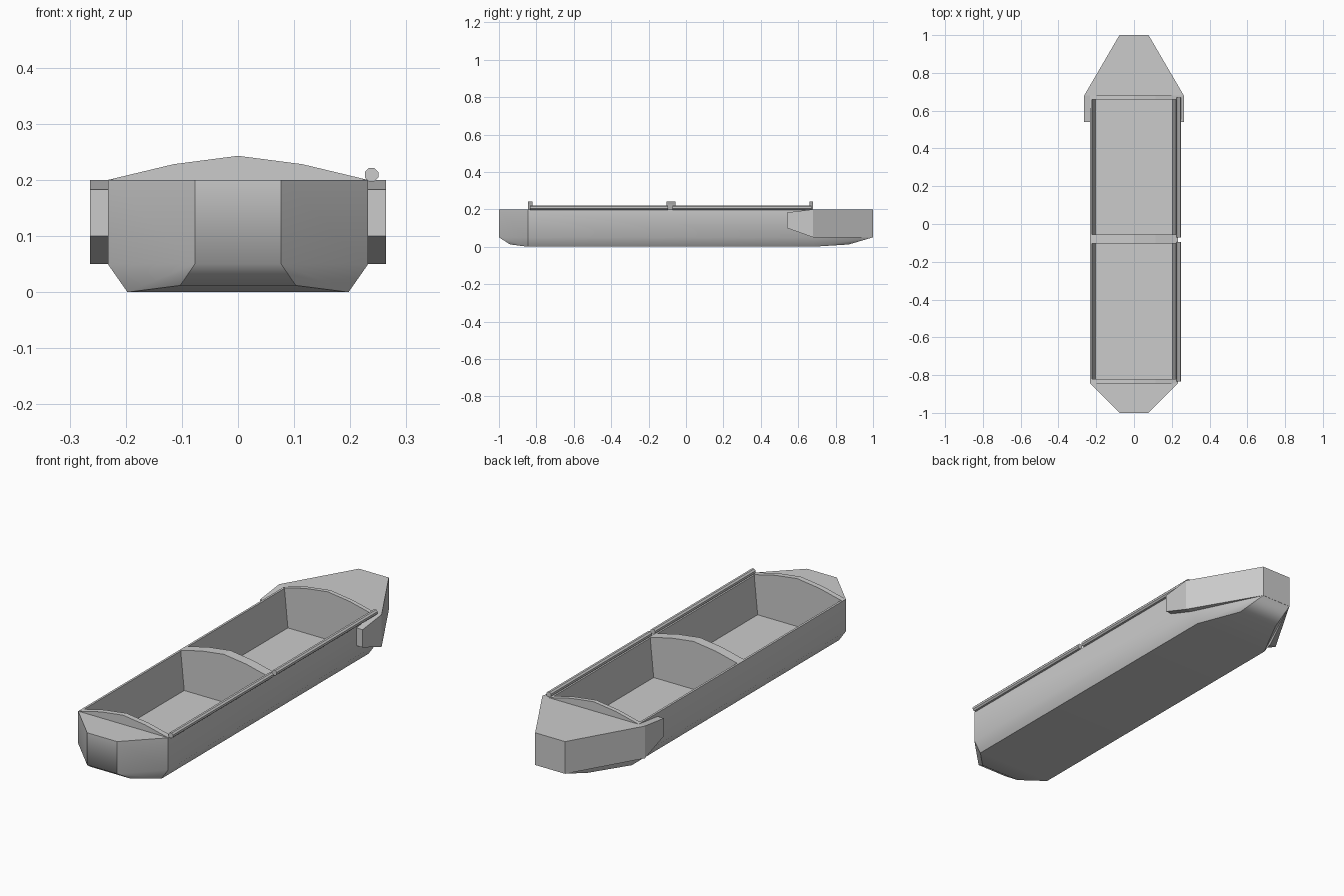
import bpy, bmesh, math
from mathutils import Vector

if "Cube" in bpy.data.objects:
    bpy.data.objects.remove(bpy.data.objects["Cube"])


def both(pts):
    """Points plus their mirror image across x = 0."""
    return [(s * x, y, z) for x, y, z in pts for s in (-1, 1)]


def add_object(name, bm):
    me = bpy.data.meshes.new(name)
    bmesh.ops.recalc_face_normals(bm, faces=bm.faces)
    bm.to_mesh(me)
    bm.free()
    ob = bpy.data.objects.new(name, me)
    bpy.context.collection.objects.link(ob)
    return ob


def convex(name, pts):
    """Convex solid around a handful of points."""
    bm = bmesh.new()
    for p in pts:
        bm.verts.new(p)
    bmesh.ops.convex_hull(bm, input=bm.verts)
    bmesh.ops.dissolve_limit(bm, angle_limit=math.radians(1),
                             verts=bm.verts, edges=bm.edges)
    return add_object(name, bm)


def extrude_y(name, profile, y0, y1):
    """Extrude an (x, z) profile along y."""
    bm = bmesh.new()
    f = bm.faces.new([bm.verts.new((x, y0, z)) for x, z in profile])
    r = bmesh.ops.extrude_face_region(bm, geom=[f])
    vs = [g for g in r["geom"] if isinstance(g, bmesh.types.BMVert)]
    bmesh.ops.translate(bm, verts=vs, vec=Vector((0, y1 - y0, 0)))
    return add_object(name, bm)


W, DECK, CHINE = 0.232, 0.20, 0.05      # half width, deck and chine heights
BOW, STERN = -0.845, 0.68               # ends of the straight hull
HOLDS = [(-0.82, -0.103), (-0.055, 0.66)]

# Main hull with chamfered bilges and faceted bow
hull = convex("hull", both([
    (0.077, -1, DECK), (0.077, -1, CHINE), (0.103, -0.94, 0.012),
    (0.197, BOW, 0), (W, BOW, CHINE), (W, BOW, DECK),
    (0.197, STERN, 0), (W, STERN, CHINE), (W, STERN, DECK),
    (0.103, 0.87, 0.012), (0.077, 0.999, CHINE)]))

# Two open cargo holds cut into the hull
for y0, y1 in HOLDS:
    cutter = extrude_y("hold_cutter", [(-0.222, 0.3), (-0.222, 0.19), (-0.205, 0.02),
                                       (0.205, 0.02), (0.222, 0.19), (0.222, 0.3)], y0, y1)
    cutter.hide_render = True
    mod = hull.modifiers.new("hold", 'BOOLEAN')
    mod.operation, mod.solver, mod.object = 'DIFFERENCE', 'EXACT', cutter
    bpy.context.view_layer.objects.active = hull
    bpy.ops.object.modifier_apply(modifier=mod.name)
    bpy.data.objects.remove(cutter)

# Soft shading along the chine, crisp edges elsewhere
bm = bmesh.new()
bm.from_mesh(hull.data)
for f in bm.faces:
    f.smooth = True
for e in bm.edges:
    za, zb = (v.co.z for v in e.verts)
    rounded = abs(za - zb) < 1e-4 and (abs(za - CHINE) < 1e-3 or abs(za - 0.012) < 1e-3)
    e.smooth = rounded or e.calc_face_angle(0) < math.radians(25)
bm.to_mesh(hull.data)
bm.free()

# Wider stern block overhanging the hull
convex("stern_block", both([(x, y, z) for x, y in ((0.264, STERN), (0.077, 1))
                            for z in (CHINE, DECK)]))

# Tapered wings running forward from the stern block
for side, s in (("left", -1), ("right", 1)):
    convex(side + "_stern_wing", [(s * x, y, z) for x in (0.23, 0.264) for y, z in
                                  ((STERN, CHINE), (STERN, DECK), (0.54, 0.183), (0.54, 0.10))])

# Arched bulkhead tops
arch = [(-W, DECK), (-0.115, 0.228), (0, 0.243), (0.115, 0.228), (W, DECK)]
for name, y0, y1 in (("front", BOW, -0.82), ("middle", -0.103, -0.055), ("rear", 0.66, STERN)):
    extrude_y(name + "_bulkhead_top", arch, y0, y1)

# Rolled hold covers along the right side
roll = [(0.238 + 0.013 * math.cos(math.radians(22.5 + 45 * i)),
         0.209 + 0.013 * math.sin(math.radians(22.5 + 45 * i))) for i in range(8)]
for name, y0, y1 in (("front", -0.835, -0.095), ("rear", -0.072, 0.67)):
    extrude_y(name + "_cover_roll", roll, y0, y1)
